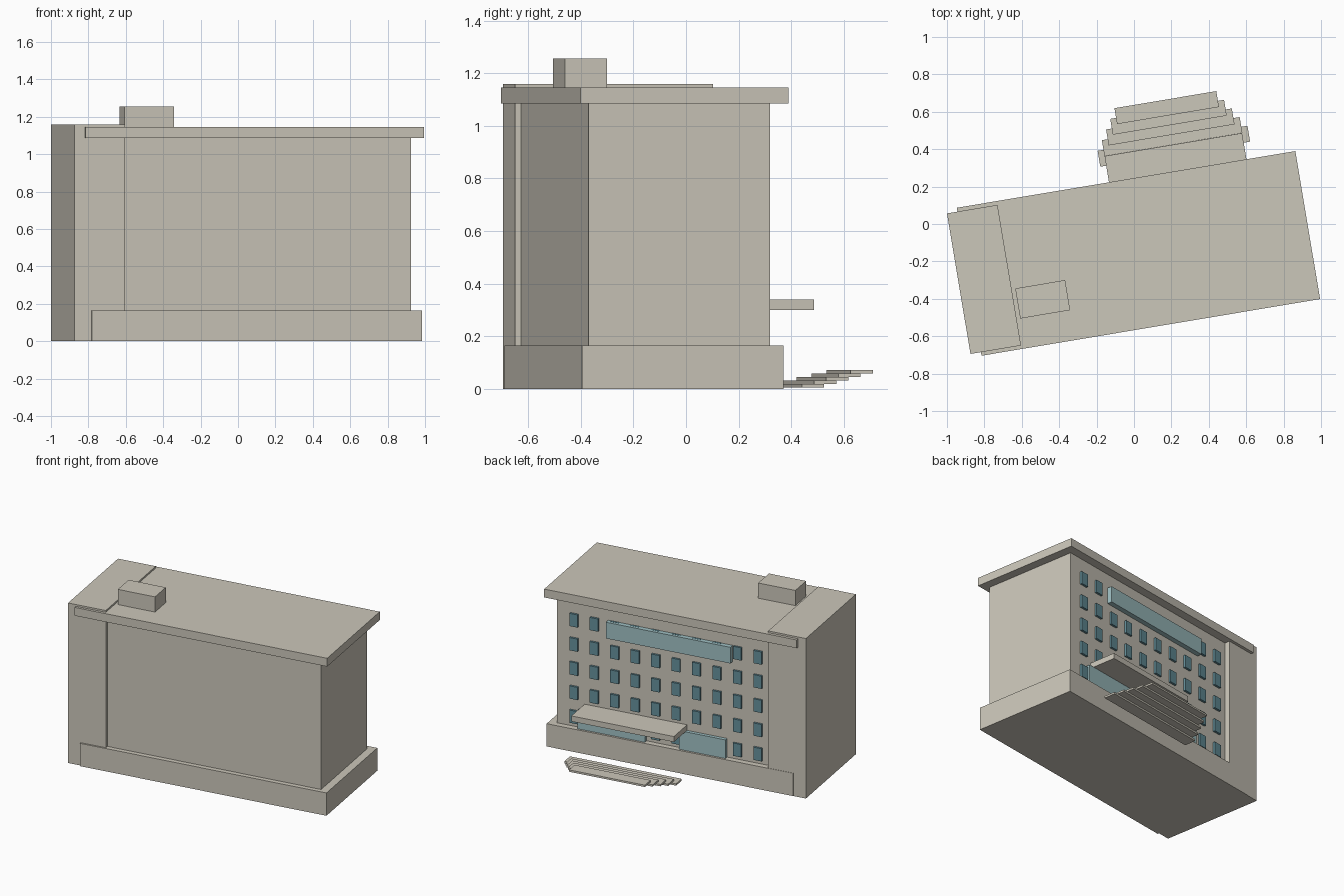
import bpy
import math
from mathutils import Matrix

cube = bpy.data.objects.get("Cube")
if cube:
    bpy.data.objects.remove(cube, do_unlink=True)

# The whole building stands turned on its plot
TURN = Matrix.Rotation(math.radians(9.5), 4, 'Z')


def material(name, color):
    m = bpy.data.materials.new(name)
    m.use_nodes = True
    m.diffuse_color = (*color, 1)
    m.node_tree.nodes["Principled BSDF"].inputs["Base Color"].default_value = (*color, 1)
    return m


stone = material("beige stone", (0.60, 0.57, 0.49))
glass = material("pale teal glass", (0.35, 0.53, 0.55))
pane = material("dark teal glass", (0.13, 0.28, 0.33))


def box(name, u, v, z, mat):
    """Box from (low, high) spans in the building's own axes."""
    bpy.ops.mesh.primitive_cube_add(size=1)
    ob = bpy.context.object
    ob.name = name
    spans = (u, v, z)
    centre = [(a + b) / 2 for a, b in spans]
    size = [b - a for a, b in spans]
    ob.data.transform(TURN @ Matrix.Translation(centre) @ Matrix.Diagonal((*size, 1)))
    ob.data.materials.append(mat)
    return ob


# Main masses
box("base", (-0.885, 0.906), (-0.552, 0.2235), (0, 0.165), stone)
box("main_block", (-0.75, 0.851), (-0.5175, 0.182), (0.165, 1.085), stone)
box("stair_tower", (-0.977, -0.703), (-0.541, 0.221), (0, 1.158), stone)
box("roof_slab", (-0.92, 0.915), (-0.56, 0.242), (1.085, 1.145), stone)
box("roof_hut", (-0.683, -0.413), (-0.398, -0.235), (1.145, 1.255), stone)

# Entrance canopy and glazing on the rear wall
box("canopy", (-0.095, 0.65), (0.18, 0.384), (0.30, 0.34), stone)
box("entrance_glass_left", (0.20, 0.69), (0.18, 0.208), (0.165, 0.30), glass)
box("entrance_glass_right", (-0.386, -0.05), (0.18, 0.208), (0.165, 0.30), glass)
box("upper_glass_band", (-0.426, 0.479), (0.18, 0.217), (0.865, 0.982), glass)

# Window grid
for row in range(5):
    for col in range(10):
        u = -0.613 + col * 0.1486
        z = 0.237 + row * 0.175
        box(f"window_{row + 1}_{col + 1}", (u - 0.03, u + 0.03), (0.18, 0.197),
            (z - 0.046, z + 0.046), pane)

# Fanned steps, rising and narrowing away from the building
for i in range(5):
    z = 0.005 + i * 0.0134
    far = 0.418 + i * 0.0525
    box(f"step_{i + 1}", (-0.127 + i * 0.0315, 0.685 - i * 0.0335),
        (far - 0.086, far), (z, z + 0.0134), stone)
